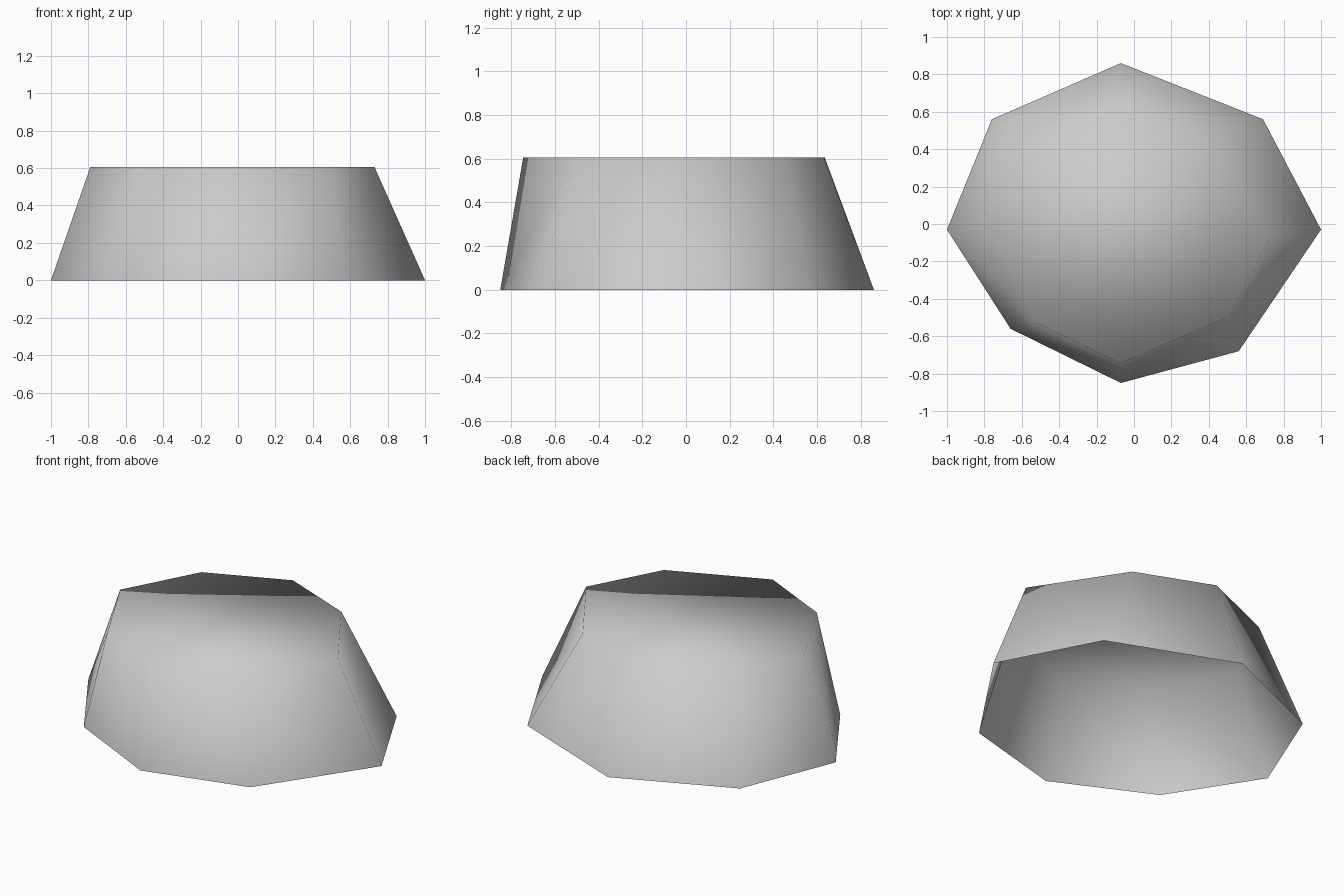
import bpy
import bmesh

cube = bpy.data.objects.get("Cube")
if cube:
    bpy.data.objects.remove(cube, do_unlink=True)

HEIGHT = 0.605

# Eight-sided outlines, counter-clockwise from the -x corner
BASE_RIM = [(-1.0, -0.03), (-0.66, -0.56), (-0.07, -0.85), (0.56, -0.68),
            (1.0, -0.03), (0.69, 0.56), (-0.07, 0.86), (-0.76, 0.56)]
TOP_RIM = [(-0.79, -0.02), (-0.52, -0.53), (-0.07, -0.745), (0.5, -0.5),
           (0.73, -0.07), (0.39, 0.45), (-0.07, 0.635), (-0.55, 0.43)]


def flat_material(name, color):
    mat = bpy.data.materials.new(name)
    mat.use_nodes = True
    mat.diffuse_color = color
    bsdf = next(n for n in mat.node_tree.nodes if n.type == 'BSDF_PRINCIPLED')
    bsdf.inputs["Base Color"].default_value = color
    return mat


bm = bmesh.new()
base = [bm.verts.new((x, y, 0)) for x, y in BASE_RIM]
top = [bm.verts.new((x, y, HEIGHT)) for x, y in TOP_RIM]
count = len(base)

# Sloping side walls, open underneath
for i in range(count):
    j = (i + 1) % count
    bm.faces.new((base[i], base[j], top[j], top[i]))

# Flat top: a middle panel with a corner triangle on each of its sides
middle = top[1::2]
bm.faces.new(middle)
for i in range(1, count, 2):
    bm.faces.new((top[i], top[(i + 1) % count], top[(i + 2) % count]))

# Smooth shading runs across the rim
for face in bm.faces:
    face.smooth = True

mesh = bpy.data.meshes.new("faceted_shell")
bm.to_mesh(mesh)
bm.free()
mesh.materials.append(flat_material("light_grey", (0.6, 0.6, 0.6, 1.0)))
shell = bpy.data.objects.new("faceted_shell", mesh)
bpy.context.collection.objects.link(shell)
